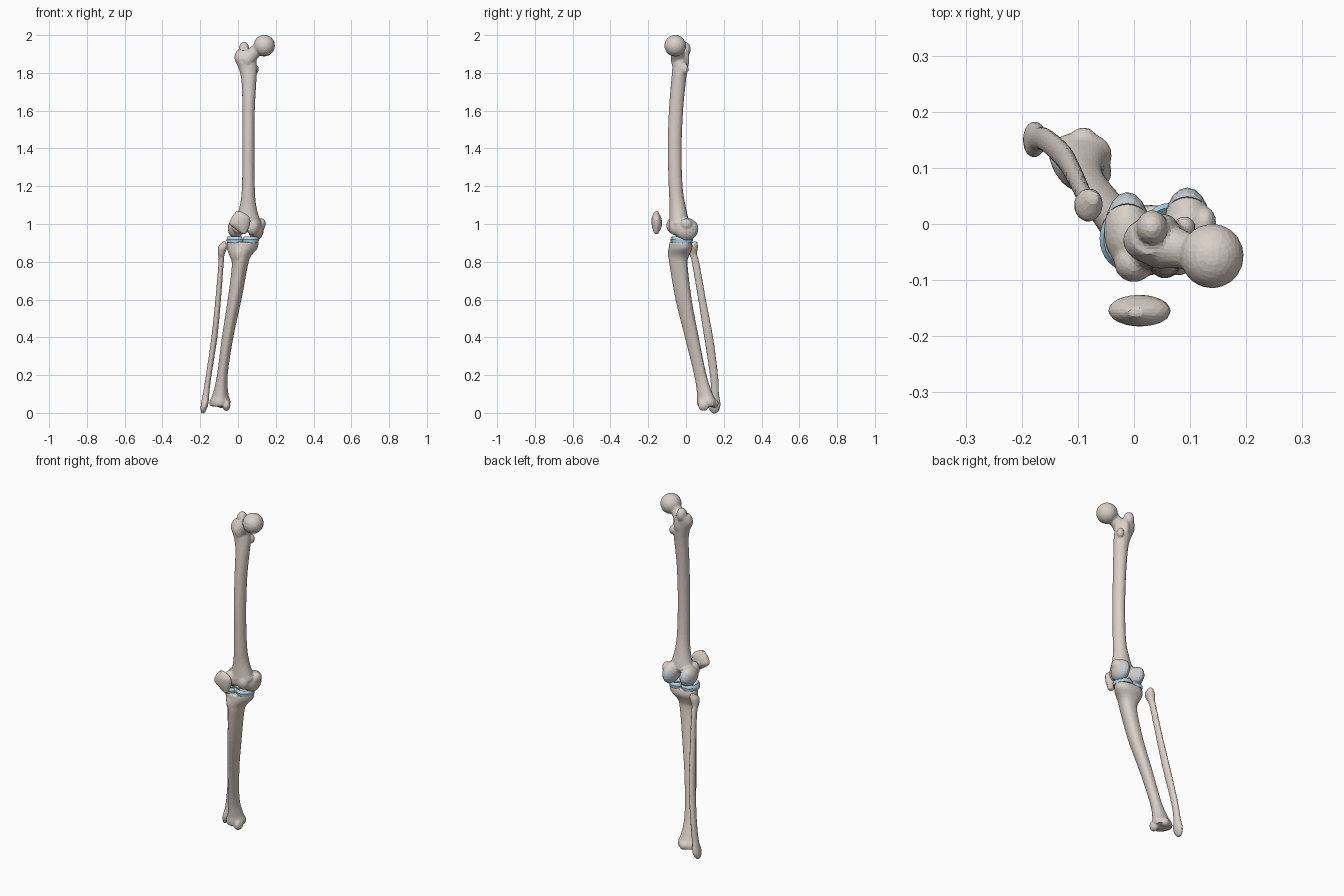
import bpy, bmesh
from math import sin, cos, pi
from mathutils import Vector, Matrix

if "Cube" in bpy.data.objects:
    bpy.data.objects.remove(bpy.data.objects["Cube"])


def material(name, rgb):
    m = bpy.data.materials.new(name)
    m.diffuse_color = (*rgb, 1)
    m.use_nodes = True
    m.node_tree.nodes["Principled BSDF"].inputs["Base Color"].default_value = m.diffuse_color
    return m


BONE = material("bone", (0.70, 0.63, 0.58))
CARTILAGE = material("cartilage", (0.58, 0.63, 0.66))
MENISCUS = material("meniscus", (0.45, 0.68, 0.77))


def smooth_rows(rows, steps=4):
    """Catmull-Rom interpolation of rows of numbers."""
    out = []
    for i in range(len(rows) - 1):
        a, b = rows[max(i - 1, 0)], rows[i]
        c, d = rows[i + 1], rows[min(i + 2, len(rows) - 1)]
        for s in range(steps):
            t = s / steps
            out.append([0.5 * (2 * q + (r - p) * t + (2 * p - 5 * q + 4 * r - w) * t * t
                               + (3 * q - p - 3 * r + w) * t ** 3)
                        for p, q, r, w in zip(a, b, c, d)])
    return out + [list(rows[-1])]


def skin(bm, rings):
    loops = [[bm.verts.new(p) for p in ring] for ring in rings]
    n = len(loops[0])
    for a, b in zip(loops, loops[1:]):
        for i in range(n):
            bm.faces.new((a[i], a[(i + 1) % n], b[(i + 1) % n], b[i]))
    bm.faces.new(loops[0][::-1])
    bm.faces.new(loops[-1])


def loft(bm, rows, tri=0.0, n=24):
    """Rows are z, centre x, centre y, radius x, radius y; tri gives a front ridge."""
    rings = []
    for z, cx, cy, rx, ry in smooth_rows(sorted(rows)):
        ring = []
        for i in range(n):
            a = 2 * pi * i / n
            k = 1 + tri * cos(3 * (a + pi / 2))
            ring.append((cx + rx * k * cos(a), cy + ry * k * sin(a), z))
        rings.append(ring)
    skin(bm, rings)


def blob(bm, c, r, u=20, v=14):
    bmesh.ops.create_uvsphere(bm, u_segments=u, v_segments=v, radius=1,
                              matrix=Matrix.Translation(c) @ Matrix.Diagonal((*r, 1)))


def tube(bm, points, n=16):
    """Points are x, y, z, radius."""
    rows = smooth_rows(points)
    d = Vector(points[-1][:3]) - Vector(points[0][:3])
    q = d.to_track_quat('Z', 'Y')
    skin(bm, [[Vector(p[:3]) + q @ Vector((p[3] * cos(2 * pi * i / n), p[3] * sin(2 * pi * i / n), 0))
               for i in range(n)] for p in rows])


def finish(bm, name, mat):
    bmesh.ops.recalc_face_normals(bm, faces=bm.faces)
    me = bpy.data.meshes.new(name)
    bm.to_mesh(me)
    bm.free()
    ob = bpy.data.objects.new(name, me)
    bpy.context.collection.objects.link(ob)
    me.materials.append(mat)
    return ob


def bone(bm, name, voxel=0.006, ratio=0.22):
    """Fuse overlapping pieces into one skin, then reduce to facets."""
    ob = finish(bm, name, BONE)
    m = ob.modifiers.new("fuse", 'REMESH')
    m.mode, m.voxel_size = 'VOXEL', voxel
    m = ob.modifiers.new("soften", 'SMOOTH')
    m.factor, m.iterations = 0.5, 4
    ob.modifiers.new("facet", 'DECIMATE').ratio = ratio
    return ob


# Thigh bone: shaft, neck and head, trochanters, condyles
CONDYLES = {"lateral": ((-0.012, -0.012, 0.977), (0.042, 0.066, 0.054)),
            "medial": ((0.095, 0.0, 0.974), (0.042, 0.062, 0.06))}
bm = bmesh.new()
loft(bm, [(0.965, .040, -.055, .060, .030), (1.00, .045, -.040, .078, .050),
          (1.03, .052, -.038, .062, .050), (1.10, .053, -.045, .043, .042),
          (1.20, .055, -.055, .034, .037), (1.40, .055, -.060, .032, .037),
          (1.60, .056, -.053, .033, .038), (1.75, .058, -.040, .039, .039),
          (1.82, .053, -.033, .048, .040), (1.88, .036, -.030, .056, .042),
          (1.92, .025, -.020, .030, .035)])
tube(bm, [(.045, -.035, 1.865, .046), (.09, -.047, 1.912, .034), (.14, -.057, 1.944, .038)])
blob(bm, (.139, -.057, 1.944), (.057, .058, .057))
blob(bm, (.032, -.006, 1.925), (.028, .031, .040))
blob(bm, (.055, -.004, 1.870), (.022, .022, .055))
blob(bm, (.090, -.006, 1.820), (.020, .020, .027))
for c, r in CONDYLES.values():
    blob(bm, c, r)
blob(bm, (.000, -.068, .992), (.036, .036, .045))
blob(bm, (.077, -.058, .985), (.036, .034, .045))
blob(bm, (.125, .002, 1.00), (.022, .030, .030))
bone(bm, "femur")

# Shin bone: plateau, front tuberosity, eminence, inner ankle
bm = bmesh.new()
loft(bm, [(.905, .025, -.025, .083, .060), (.87, .022, -.025, .080, .063),
          (.83, .012, -.035, .056, .054), (.78, .010, -.036, .042, .048),
          (.60, -.018, -.010, .036, .043), (.40, -.055, .033, .030, .037),
          (.20, -.083, .078, .028, .033), (.10, -.092, .103, .041, .042),
          (.06, -.095, .113, .055, .052), (.035, -.097, .115, .050, .050)], tri=0.07)
blob(bm, (.004, -.080, .845), (.022, .017, .040))
blob(bm, (.040, -.010, .905), (.018, .022, .022))
blob(bm, (-.062, .093, .042), (.022, .030, .032))
blob(bm, (-.090, .148, .050), (.025, .025, .025))
bone(bm, "tibia")

# Outer calf bone
bm = bmesh.new()
loft(bm, [(.907, -.073, .048, .010, .012), (.88, -.080, .034, .025, .030),
          (.84, -.088, .037, .018, .022), (.80, -.089, .050, .014, .020),
          (.60, -.105, .085, .015, .021), (.40, -.125, .120, .016, .024),
          (.20, -.155, .148, .015, .022), (.10, -.169, .153, .017, .022),
          (.05, -.176, .151, .020, .032), (.02, -.182, .150, .016, .029),
          (-.003, -.187, .150, .007, .012)], n=16)
bone(bm, "fibula", 0.005)

# Kneecap
bm = bmesh.new()
loft(bm, [(1.067, .003, -.157, .012, .008), (1.05, .012, -.157, .036, .018),
          (1.03, .014, -.156, .050, .026), (1.00, .009, -.154, .055, .028),
          (.975, .019, -.155, .036, .022), (.947, .032, -.158, .011, .010)])
bone(bm, "patella", 0.005, 0.15)

# Cartilage caps on the rear and underside of the condyles
for side, (c, r) in CONDYLES.items():
    bm = bmesh.new()
    blob(bm, c, [r[0] * 0.97, r[1] + .003, r[2] + .002], 18, 12)
    keep = Vector((0, 0.8, -0.6))
    cut = bmesh.ops.bisect_plane(bm, geom=bm.verts[:] + bm.edges[:] + bm.faces[:],
                                 plane_co=Vector(c) + keep * 0.015, plane_no=keep, clear_inner=True)
    bmesh.ops.holes_fill(bm, edges=[e for e in bm.edges if e.is_boundary])
    finish(bm, side + "_condyle_cartilage", CARTILAGE)

# C-shaped menisci with a wedge section, open towards the middle of the knee
WEDGE = [(.050, .900), (.053, .918), (.045, .934), (.020, .910), (.022, .902)]
for side, cx, cy, mid in (("lateral", -.012, -.026, pi), ("medial", .062, -.020, 0)):
    bm = bmesh.new()
    rings = []
    for i in range(25):
        a = mid + (i / 24 - 0.5) * 1.55 * pi
        rings.append([(cx + rr * 0.93 * cos(a), cy + rr * 1.08 * sin(a), z) for rr, z in WEDGE])
    skin(bm, rings)
    finish(bm, side + "_meniscus", MENISCUS)
